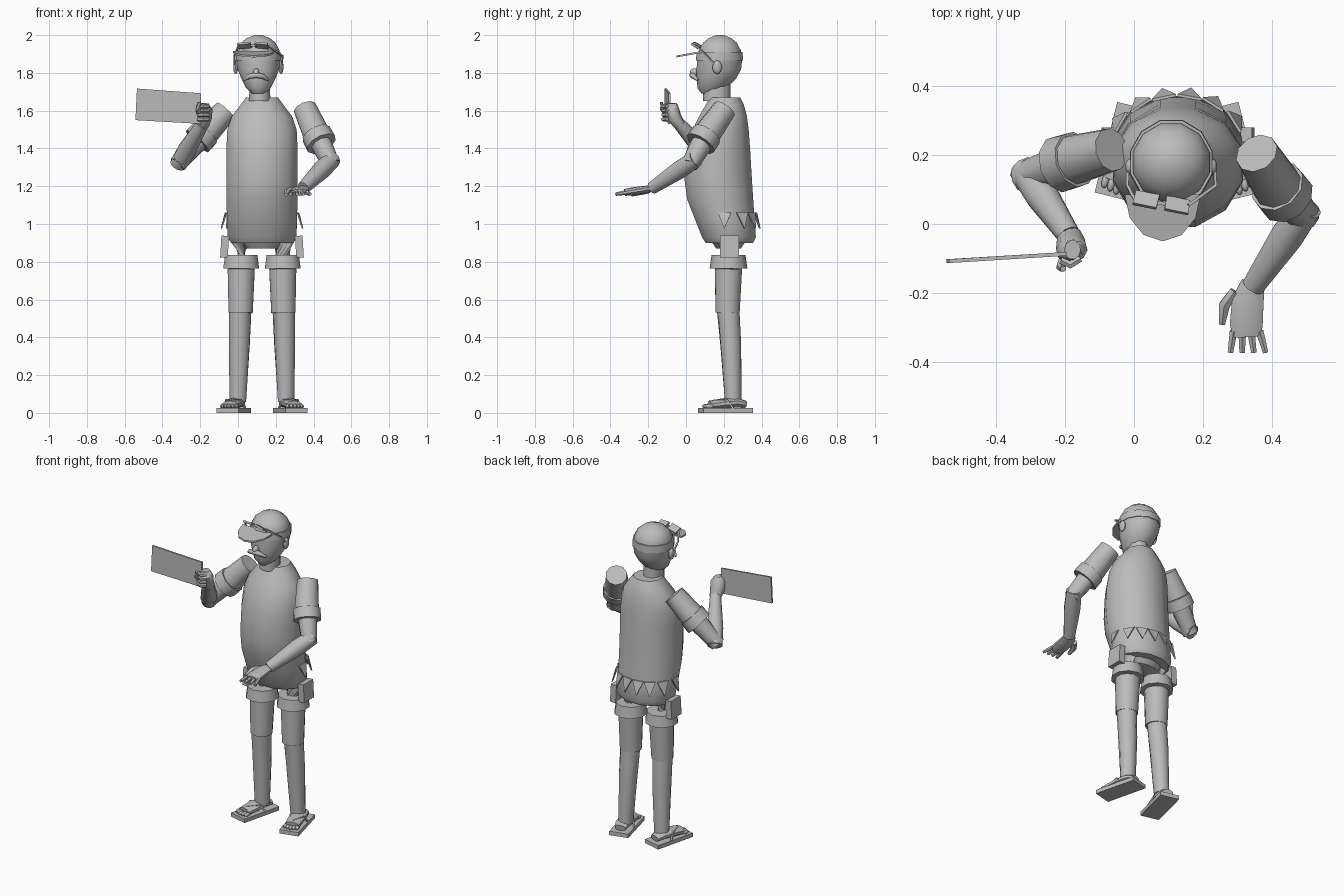
import bpy, bmesh, math
from mathutils import Vector, Matrix, Quaternion

cube = bpy.data.objects.get("Cube")
if cube:
    bpy.data.objects.remove(cube)

grey = bpy.data.materials.new("plain grey")
grey.use_nodes = True
COLOUR = (0.5, 0.5, 0.5, 1)
grey.diffuse_color = COLOUR
grey.node_tree.nodes["Principled BSDF"].inputs["Base Color"].default_value = COLOUR


def finish(name, bm, smooth=True):
    bmesh.ops.recalc_face_normals(bm, faces=bm.faces[:])
    mesh = bpy.data.meshes.new(name)
    bm.to_mesh(mesh)
    bm.free()
    mesh.materials.append(grey)
    ob = bpy.data.objects.new(name, mesh)
    bpy.context.collection.objects.link(ob)
    if smooth:
        bpy.ops.object.select_all(action='DESELECT')
        bpy.context.view_layer.objects.active = ob
        ob.select_set(True)
        bpy.ops.object.shade_smooth_by_angle(angle=math.radians(48))
    return ob


def loft(name, rings, sides):
    """Skin elliptical rings given as (centre, rx, ry, rotation)."""
    bm = bmesh.new()
    loops = []
    for c, rx, ry, q in rings:
        turn = [math.tau * (i + 0.5) / sides for i in range(sides)]
        loops.append([bm.verts.new(Vector(c) + q @ Vector((rx * math.cos(a), ry * math.sin(a), 0)))
                      for a in turn])
    for a, b in zip(loops, loops[1:]):
        for i in range(sides):
            j = (i + 1) % sides
            bm.faces.new((a[i], a[j], b[j], b[i]))
    bm.faces.new(loops[0][::-1])
    bm.faces.new(loops[-1])
    return finish(name, bm)


def body(name, cx, rows, sides=12):
    """Upright loft; each row is (z, front y, back y, half width)."""
    return loft(name, [((cx, (f + b) / 2, z), w, (b - f) / 2, Quaternion())
                       for z, f, b, w in rows], sides)


def limb(name, pts, radii, sides=10, flat=1.0):
    """Tapered tube along a path, optionally flattened."""
    pts = [Vector(p) for p in pts]
    rings = []
    for i, p in enumerate(pts):
        d = pts[min(i + 1, len(pts) - 1)] - pts[max(i - 1, 0)]
        rings.append((p, radii[i], radii[i] * flat, d.to_track_quat('Z', 'Y')))
    return loft(name, rings, sides)


def box(name, centre, size, rot=(0, 0, 0)):
    bm = bmesh.new()
    bmesh.ops.create_cube(bm, size=1)
    turn = Matrix.Rotation(rot[2], 4, 'Z') @ Matrix.Rotation(rot[1], 4, 'Y') @ Matrix.Rotation(rot[0], 4, 'X')
    bm.transform(Matrix.Translation(centre) @ turn @ Matrix.Diagonal((*size, 1)))
    return finish(name, bm, False)


def ball(name, centre, size):
    bm = bmesh.new()
    bmesh.ops.create_uvsphere(bm, u_segments=10, v_segments=7, radius=1)
    bm.transform(Matrix.Translation(centre) @ Matrix.Diagonal((*size, 1)))
    return finish(name, bm)


def plate(name, pts, offset):
    """Thin slab: outline extruded by an offset vector."""
    bm = bmesh.new()
    face = bm.faces.new([bm.verts.new(p) for p in pts])
    new = bmesh.ops.extrude_face_region(bm, geom=[face])
    bmesh.ops.translate(bm, vec=offset, verts=[v for v in new["geom"] if isinstance(v, bmesh.types.BMVert)])
    return finish(name, bm, False)


CX = 0.127   # middle of the body
HX = 0.108   # middle of the head

# Shirt and hips
body("shirt", CX, [(0.90, .10, .36, .17), (0.93, .08, .375, .188), (1.03, .04, .368, .192),
                   (1.13, .0, .362, .195), (1.24, -.015, .355, .195), (1.40, .0, .345, .195),
                   (1.50, .03, .337, .19), (1.57, .065, .327, .165), (1.63, .10, .31, .118),
                   (1.67, .125, .29, .088)])
body("hips", CX, [(0.87, .16, .29, .10), (0.93, .12, .33, .16)], 10)

# Pointed tabs round the back of the waist
for i, deg in enumerate((-4, 32, 58, 80, 102, 124, 150, 184)):
    a = math.radians(deg)
    out = Vector((math.cos(a), math.sin(a), 0))
    side = Vector((-out.y, out.x, 0)) * 0.035
    p = Vector((CX + 0.187 * out.x, 0.215 + 0.15 * out.y, 1.06))
    plate(f"waist_tab_{i}", [p - side, p + side, p + out * 0.025 - Vector((0, 0, 0.085))], out * 0.008)

# Neck, head and face
body("neck", HX + 0.007, [(1.65, .09, .235, .06), (1.76, .09, .235, .055)], 10)
body("head", HX, [(1.69, .08, .165, .035), (1.72, .058, .22, .068), (1.77, .053, .27, .094),
                  (1.82, .052, .296, .114), (1.88, .055, .303, .12)])
body("cap_crown", HX, [(1.87, .058, .298, .117), (1.92, .064, .294, .115), (1.96, .088, .272, .094),
                       (1.985, .12, .24, .062), (2.0, .16, .20, .02)])
body("cap_band", HX, [(1.865, .048, .306, .124), (1.91, .052, .304, .122)])
ball("nose", (HX - 0.012, .045, 1.80), (.018, .025, .024))
limb("moustache", [(.03, .062, 1.762), (.06, .04, 1.782), (.097, .033, 1.788), (.13, .04, 1.782),
                   (.16, .062, 1.762)], [.006, .014, .016, .014, .006], 8)
for s, side in ((-1, "right"), (1, "left")):
    ball(f"{side}_ear", (HX + s * 0.12, .165, 1.83), (.014, .025, .036))

# Cap peak, sloping down towards the front
rim = []
for i in range(7):
    a = math.pi * (1 + i / 6)
    y = .085 + .135 * math.sin(a)
    rim.append((.083 + .11 * math.cos(a), y, 1.882 + .18 * (y + .05)))
plate("cap_peak", rim, (0, 0, .01))

# Glasses resting on the cap
for s, side in ((-1, "right"), (1, "left")):
    x = .08 + s * .045
    y = .062 - s * .008
    box(f"{side}_lens", (x, y, 1.945), (.07, .012, .045), (math.radians(58), s * .1, -.2))
    limb(f"{side}_temple", [(x + s * .032, y, 1.945), (HX + s * .127, .11, 1.89), (HX + s * .126, .165, 1.83)],
         [.006] * 3, 4)
box("bridge", (.08, .06, 1.945), (.035, .01, .012), (0, 0, -.2))

# Legs
for s, side in ((-1, "right"), (1, "left")):
    x = CX + s * .11
    limb(f"{side}_thigh", [(x, .225, .93), (x, .225, .76), (x + s * .003, .22, .53)], [.076, .074, .066], 12)
    limb(f"{side}_short_hem", [(x, .225, .835), (x, .225, .765)], [.09, .10], 10)
    limb(f"{side}_shin", [(x + s * .005, .222, .56), (x + s * .01, .237, .36), (x + s * .018, .25, .06)],
         [.06, .056, .045], 12)
    box(f"{side}_pocket", (CX + s * .198, .23, .88), (.04, .10, .115), (0, s * -.06, 0))
    # Foot, toes and sandal, turned outwards
    turn = Matrix.Translation((CX + s * .15, .208, 0)) @ Matrix.Rotation(s * math.radians(14), 4, 'Z')
    parts = [box(f"{side}_sandal", (0, 0, .0125), (.12, .27, .025)),
             limb(f"{side}_foot", [(0, .11, .045), (0, .06, .055), (0, -.01, .05), (0, -.085, .04)],
                  [.035, .048, .05, .045], 10, .55)]
    for i in range(5):
        tx = (i - 2) * .019
        parts.append(ball(f"{side}_toe_{i}", (tx, -.095 - .01 * (1 - abs(i - 2) / 2), .035), (.011, .023, .012)))
    for t in (-1, 1):
        parts.append(limb(f"{side}_strap_{t}", [(t * .055, .03, .025), (t * .04, .0, .068), (0, -.07, .064)],
                          [.007] * 3, 4))
    for part in parts:
        part.data.transform(turn)

# Arms: shoulder, sleeve end, hem end, elbow, wrist
ARMS = {"left": [(.355, .205, 1.61), (.415, .11, 1.475), (.437, .082, 1.435), (.487, .03, 1.33), (.345, -.18, 1.19)],
        "right": [(-.065, .215, 1.60), (-.17, .187, 1.485), (-.205, .177, 1.45), (-.305, .14, 1.335),
                  (-.187, -.035, 1.53)]}
for side, pts in ARMS.items():
    sh, se, he, el, wr = [Vector(p) for p in pts]
    limb(f"{side}_sleeve", [sh, se], [.064, .074], 10)
    limb(f"{side}_sleeve_hem", [se, he.lerp(el, .1)], [.082, .084], 10)
    limb(f"{side}_upper_arm", [se, el + (el - se) * .12], [.062, .046], 10)
    limb(f"{side}_forearm", [el + (el - wr) * .1, el.lerp(wr, .3), wr], [.046, .05, .034], 10)

# Open left hand, reaching forward
limb("left_palm", [(.345, -.17, 1.19), (.33, -.22, 1.182), (.325, -.29, 1.172), (.327, -.325, 1.167)],
     [.036, .048, .05, .043], 10, .42)
for i in range(4):
    t = i - 1.5
    limb(f"left_finger_{i}", [(.326 + t * .025, -.31, 1.168), (.33 + t * .034, -.372, 1.158)], [.013, .009], 6)
limb("left_thumb", [(.292, -.195, 1.18), (.262, -.235, 1.172), (.255, -.29, 1.155)], [.017, .018, .01], 6)

# Closed right hand holding a board
limb("right_palm", [(-.187, -.03, 1.52), (-.182, -.06, 1.56), (-.18, -.075, 1.61), (-.178, -.075, 1.64)],
     [.034, .044, .046, .028], 10, .85)
for i in range(4):
    z = 1.555 + i * .023
    limb(f"right_finger_{i}", [(-.155, -.10, z), (-.185, -.118, z), (-.212, -.105, z)], [.011, .013, .011], 6)
limb("right_thumb", [(-.2, -.09, 1.57), (-.212, -.125, 1.61), (-.205, -.13, 1.645)], [.015, .014, .009], 6)
plate("board", [(-.535, -.113, 1.717), (-.195, -.092, 1.692), (-.195, -.092, 1.53), (-.543, -.113, 1.55)],
      (0, .011, 0))
